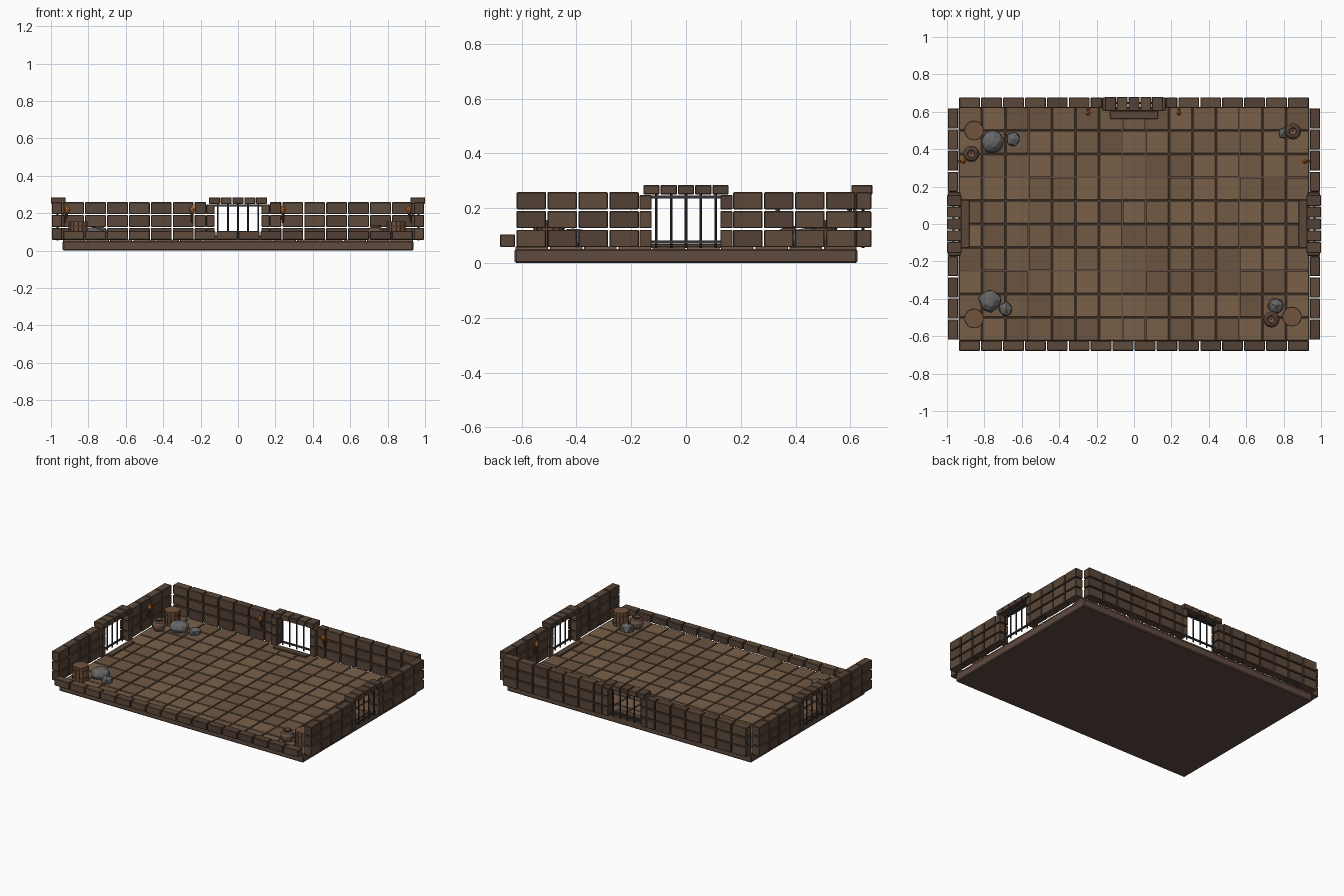
import bpy, bmesh, math, random
from mathutils import Matrix, Vector

if "Cube" in bpy.data.objects:
    bpy.data.objects.remove(bpy.data.objects["Cube"])
random.seed(4)
T = 0.125          # floor tile size
Z0 = 0.06          # floor level
pi = math.pi

def mat(name, c):
    m = bpy.data.materials.new(name)
    m.diffuse_color = (*c, 1)
    m.use_nodes = True
    m.node_tree.nodes["Principled BSDF"].inputs["Base Color"].default_value = m.diffuse_color
    return m

TILE = [mat("tile_a", (.19, .118, .066)), mat("tile_b", (.165, .10, .057)), mat("tile_c", (.145, .088, .05))]
BRICK = [mat("brick_a", (.115, .072, .045)), mat("brick_b", (.10, .062, .04)), mat("brick_c", (.085, .053, .035))]
BASE = [mat("base_stone", (.115, .07, .052))]
IRON = [mat("iron", (.035, .035, .04))]
WOOD = [mat("wood", (.17, .085, .045)), mat("dark_wood", (.09, .05, .03))]
CLAY = [mat("clay", (.16, .09, .06))]
ROCK = [mat("rock", (.13, .13, .13))]
FIRE = [mat("dark_wood_handle", (.12, .05, .02)), mat("flame", (.85, .22, .02))]

def finish(name, bm, mats, xf=Matrix(), bevel=0):
    bmesh.ops.transform(bm, matrix=xf, verts=bm.verts)
    bmesh.ops.recalc_face_normals(bm, faces=bm.faces)
    me = bpy.data.meshes.new(name)
    bm.to_mesh(me)
    bm.free()
    for m in mats:
        me.materials.append(m)
    ob = bpy.data.objects.new(name, me)
    bpy.context.collection.objects.link(ob)
    if bevel:
        b = ob.modifiers.new("bevel", 'BEVEL')
        b.width, b.segments = bevel, 1
    return ob

def tag(bm, verts, mi):
    for f in {f for v in verts for f in v.link_faces}:
        f.material_index = mi

def box(bm, x0, x1, y0, y1, z0, z1, mi=0, xf=Matrix()):
    m = xf @ Matrix.Translation(((x0 + x1) / 2, (y0 + y1) / 2, (z0 + z1) / 2)) @ Matrix.Diagonal((x1 - x0, y1 - y0, z1 - z0, 1))
    tag(bm, bmesh.ops.create_cube(bm, size=1, matrix=m)['verts'], mi)

def cone(bm, p, q, r0, r1, n, mi=0):
    p, q = Vector(p), Vector(q)
    m = Matrix.Translation((p + q) / 2) @ (q - p).to_track_quat('Z', 'Y').to_matrix().to_4x4()
    tag(bm, bmesh.ops.create_cone(bm, cap_ends=True, segments=n, radius1=r0, radius2=r1, depth=(q - p).length, matrix=m)['verts'], mi)

# base slab
bm = bmesh.new()
box(bm, -.9375, .9375, -.625, .625, 0, .052)
finish("base_slab", bm, BASE, bevel=.006)

# floor tiles
bm = bmesh.new()
g = .003
for i in range(15):
    for j in range(10):
        x, y = -.9375 + i * T, -.625 + j * T
        box(bm, x + g, x + T - g, y + g, y + T - g, .048, Z0 + random.uniform(-.001, .001), random.randrange(3))
finish("floor_tiles", bm, TILE, bevel=.002)

COURSES = [(.058, .121), (.127, .19), (.196, .259)]

def wall(side, half, n, xf, torches):
    # stone courses, cut at the doorway; u runs along the wall, v outward
    bm = bmesh.new()
    w = 2 * half / n
    for z0, z1 in COURSES:
        for i in range(n):
            a, b = -half + i * w + g, -half + (i + 1) * w - g
            if b < 0 or a > 0:
                if b < 0: b = min(b, -.172)
                else: a = max(a, .172)
                if b - a > .008:
                    box(bm, a, b, 0, .055, z0, z1, random.randrange(3))
    finish(side + "_wall_bricks", bm, BRICK, xf, .003)
    # door jambs, lintel blocks and threshold
    bm = bmesh.new()
    for z0, z1 in COURSES[:2] + [(.196, .248)]:
        for s in (-1, 1):
            a, b = sorted((s * .125, s * .17))
            box(bm, a, b, -.014, .055, z0, z1, random.randrange(3))
    for i in range(5):
        x = -.1575 + i * .063
        box(bm, x + .002, x + .061, -.018, .059, .25, .285, random.randrange(3))
    box(bm, -.128, .128, -.06, -.016, .055, .07, 1)
    finish(side + "_door_frame", bm, BRICK, xf, .003)
    # iron gate
    bm = bmesh.new()
    for i in range(5):
        x = (i - 2) * .054
        cone(bm, (x, .025, .055), (x, .025, .25), .0048, .0048, 8)
    for z in (.077, .241):
        box(bm, -.125, .125, .02, .03, z - .005, z + .005)
    finish(side + "_gate", bm, IRON, xf)
    # wall torches
    for k, u in enumerate(torches):
        bm = bmesh.new()
        box(bm, u - .008, u + .008, -.012, .002, .165, .195)
        cone(bm, (u, -.012, .15), (u, -.028, .208), .005, .009, 8)
        cone(bm, (u, -.028, .203), (u, -.028, .22), .008, .014, 8, 1)
        cone(bm, (u, -.028, .22), (u, -.028, .25), .014, .0, 8, 1)
        finish(f"{side}_torch_{k + 1}", bm, FIRE, xf)

wall("back", .9375, 16, Matrix.Translation((0, .621, 0)), (-.245, .24))
wall("right", .621, 11, Matrix.Translation((.9405, 0, 0)) @ Matrix.Rotation(-pi / 2, 4, 'Z'), (-.335,))
wall("left", .621, 11, Matrix.Translation((-.9405, 0, 0)) @ Matrix.Rotation(pi / 2, 4, 'Z'), (.335,))

# low front kerb
bm = bmesh.new()
w = 1.875 / 16
for i in range(16):
    x = -.9375 + i * w
    box(bm, x + g, x + w - g, -.678, -.624, .058, .105, random.randrange(3))
finish("front_kerb", bm, BRICK, bevel=.003)

# staved barrels
for k, (x, y) in enumerate([(-.855, .5), (-.855, -.505), (.845, -.495)]):
    bm = bmesh.new()
    n = 14
    for i in range(n):
        r = Matrix.Rotation(2 * pi * i / n, 4, 'Z')
        box(bm, .041, .05, -.0098, .0098, 0, .095, 0, r)
    cone(bm, (0, 0, .002), (0, 0, .09), .043, .043, n, 1)
    cone(bm, (0, 0, .088), (0, 0, .097), .048, .048, n, 0)
    for z in (.02, .07):
        cone(bm, (0, 0, z - .004), (0, 0, z + .004), .053, .053, n, 1)
    finish(f"barrel_{k + 1}", bm, WOOD, Matrix.Translation((x, y, Z0)))

# clay pots: lathed profile
PROFILE = [(0, 0), (.03, 0), (.042, .022), (.044, .042), (.036, .06), (.025, .066), (.029, .076), (.021, .076), (.018, .06), (0, .05)]
for k, (x, y) in enumerate([(-.87, .375), (.85, .495), (.735, -.51)]):
    bm = bmesh.new()
    vs = [bm.verts.new((r, 0, z)) for r, z in PROFILE]
    es = [bm.edges.new(p) for p in zip(vs, vs[1:])]
    bmesh.ops.spin(bm, geom=vs + es, axis=(0, 0, 1), cent=(0, 0, 0), angle=2 * pi, steps=12)
    bmesh.ops.remove_doubles(bm, verts=bm.verts, dist=.0002)
    finish(f"pot_{k + 1}", bm, CLAY, Matrix.Translation((x, y, Z0)))

# faceted boulders: x, y, radius
for k, (x, y, r) in enumerate([(-.755, .44, .063), (-.645, .455, .042), (-.77, -.41, .06), (-.685, -.455, .042), (.758, -.437, .048), (.8, .487, .032)]):
    bm = bmesh.new()
    bmesh.ops.create_icosphere(bm, subdivisions=2 if r > .05 else 1, radius=r)
    for v in bm.verts:
        v.co *= random.uniform(.88, 1.08)
        v.co.z = max(v.co.z * .75, -.4 * r)
    finish(f"boulder_{k + 1}", bm, ROCK, Matrix.Translation((x, y, Z0 + .4 * r)) @ Matrix.Rotation(k * 1.3, 4, 'Z'))
